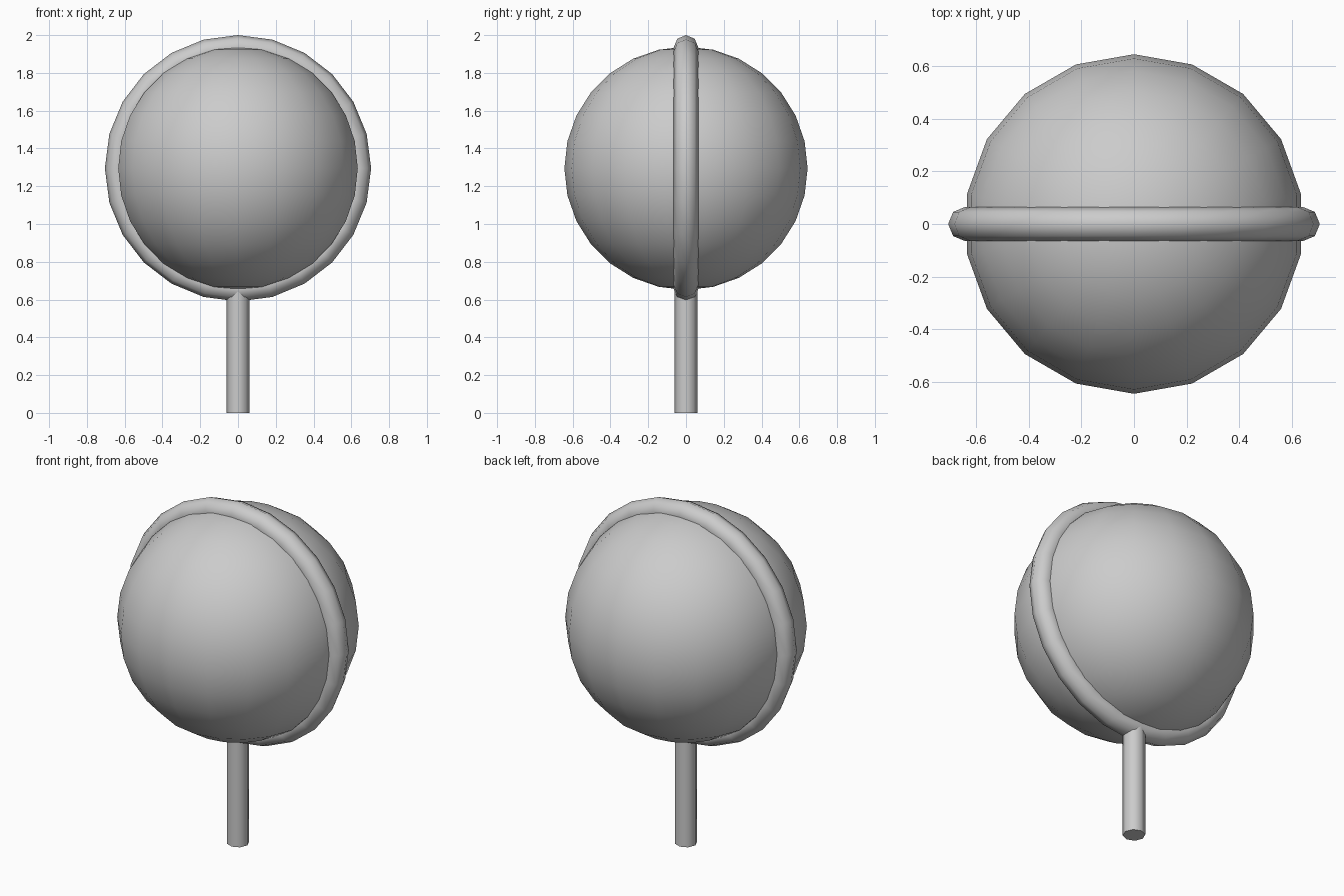
import bpy
from math import radians

if "Cube" in bpy.data.objects:
    bpy.data.objects.remove(bpy.data.objects["Cube"])

CZ = 1.295  # height of the ball centre


def finish(name, angle=60):
    ob = bpy.context.object
    ob.name = name
    bpy.ops.object.shade_smooth_by_angle(angle=radians(angle))
    return ob


# round ball, rotated so a vertex column lies on the x axis
bpy.ops.mesh.primitive_uv_sphere_add(segments=18, ring_count=14, radius=0.644,
                                     location=(0, 0, CZ))
finish("ball")

# upright ring around the ball
bpy.ops.mesh.primitive_torus_add(major_segments=24, minor_segments=8,
                                 major_radius=0.64, minor_radius=0.065,
                                 location=(0, 0, CZ),
                                 rotation=(radians(90), 0, 0))
finish("ring")

# stick running up into the ring
bpy.ops.mesh.primitive_cylinder_add(vertices=8, radius=0.06, depth=0.68,
                                    location=(0, 0, 0.34))
finish("stick")
